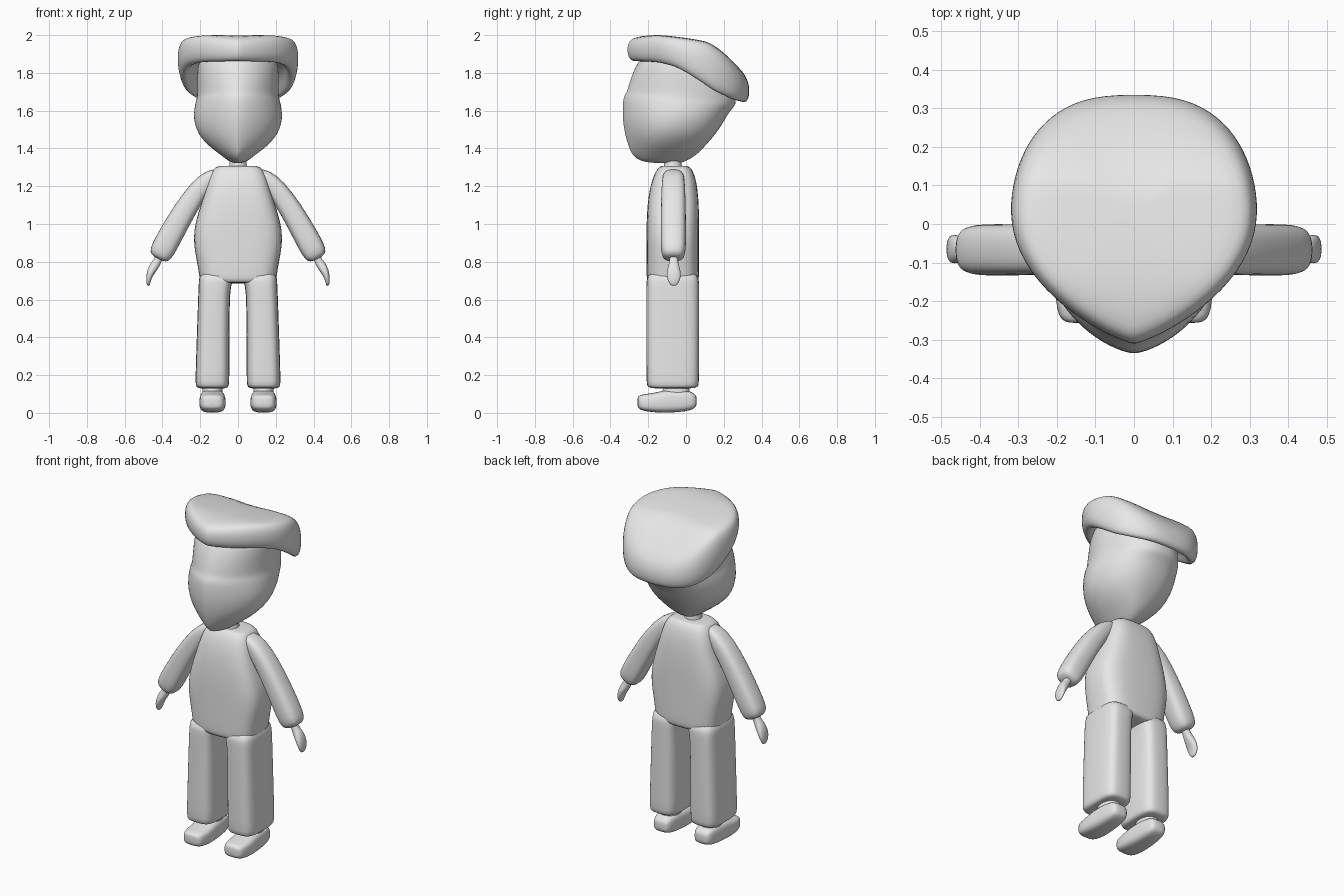
import bpy, bmesh
from math import sin, cos, pi, copysign
from mathutils import Vector

grey = bpy.data.materials.new("plain_grey")
grey.diffuse_color = (0.8, 0.8, 0.8, 1)


def loft(name, rings, mirror=False, sub=1):
    """Skin a list of closed rings, cap both ends, smooth and optionally mirror."""
    bm = bmesh.new()
    loops = [[bm.verts.new(p) for p in r] for r in rings]
    for a, b in zip(loops, loops[1:]):
        n = len(a)
        for i in range(n):
            bm.faces.new((a[i], a[(i + 1) % n], b[(i + 1) % n], b[i]))
    bm.faces.new(loops[0])
    bm.faces.new(loops[-1])
    bmesh.ops.recalc_face_normals(bm, faces=bm.faces[:])
    me = bpy.data.meshes.new(name)
    bm.to_mesh(me)
    bm.free()
    me.materials.append(grey)
    ob = bpy.data.objects.new(name, me)
    bpy.context.collection.objects.link(ob)
    for p in me.polygons:
        p.use_smooth = True
    if mirror:
        ob.modifiers.new("mirror", 'MIRROR')
    s = ob.modifiers.new("smooth", 'SUBSURF')
    s.levels = s.render_levels = sub
    return ob


def rounded(n=24, e=0.6):
    """Unit rounded-square outline."""
    f = lambda v: copysign(abs(v) ** e, v) if abs(v) > 1e-9 else 0.0
    return [(f(cos(2 * pi * i / n)), f(sin(2 * pi * i / n))) for i in range(n)]


def pointed(front, back, n=40):
    """Unit outline with a pointed front (-y) and a broad back."""
    out = []
    for i in range(n):
        t = 2 * pi * i / n
        s, y = sin(t), -cos(t)
        s = 0.0 if abs(s) < 1e-9 else s
        out.append((copysign(abs(s) ** (front if y < 0 else back), s), y))
    return out


def upright(stations, e=0.6):
    """Horizontal rings from (z, x0, x1, y0, y1)."""
    return [[((a + b) / 2 + u * (b - a) / 2, (c + d) / 2 + v * (d - c) / 2, z)
             for u, v in rounded(e=e)] for z, a, b, c, d in stations]


def tube(stations, yc, e=0.7):
    """Rings along a path in the xz plane from (x, z, half width, half depth)."""
    pts = [Vector((s[0], yc, s[1])) for s in stations]
    rings = []
    for i, (x, z, w, d) in enumerate(stations):
        t = (pts[min(i + 1, len(pts) - 1)] - pts[max(i - 1, 0)]).normalized()
        side = Vector((-t.z, 0, t.x))
        rings.append([pts[i] + side * u * w + Vector((0, v * d, 0))
                      for u, v in rounded(16, e)])
    return rings


def curve(table, y):
    """Piecewise linear lookup."""
    if y <= table[0][0]:
        return table[0][1]
    for (a, za), (b, zb) in zip(table, table[1:]):
        if y <= b:
            return za + (zb - za) * (y - a) / (b - a)
    return table[-1][1]


# head: pointed chin, brow crease that dips towards the sides
head = []
for z, w, yf, yb, p, dip in [
        (1.322, .02, -.17, -.03, 1.3, 0), (1.332, .05, -.245, .0, 1.4, 0),
        (1.365, .09, -.285, .055, 1.5, 0), (1.40, .14, -.30, .09, 1.5, 0),
        (1.45, .192, -.317, .135, 1.45, 0), (1.50, .222, -.328, .175, 1.4, 0),
        (1.56, .236, -.336, .21, 1.35, 0), (1.62, .232, -.336, .235, 1.3, .02),
        (1.675, .224, -.332, .26, 1.25, .05), (1.695, .217, -.315, .265, 1.2, .05),
        (1.72, .216, -.308, .265, 1.15, .03), (1.79, .216, -.287, .25, 1.1, 0),
        (1.87, .212, -.25, .18, 1.1, 0), (1.93, .15, -.2, .08, 1.1, 0)]:
    c, h = (yf + yb) / 2, (yb - yf) / 2
    head.append([(u * w, c + v * h, z - dip * (v + 1) / 2) for u, v in pointed(p, .85)])
loft("head", head)

# cap: flat beret sloping down at the back, recessed underneath
under = [(-.31, 1.862), (-.15, 1.855), (-.05, 1.83), (.05, 1.77),
         (.15, 1.70), (.25, 1.655), (.335, 1.635)]
over = [(-.31, 1.985), (-.22, 1.998), (-.15, 2.003), (0, 1.985), (.12, 1.965),
        (.2, 1.91), (.28, 1.83), (.335, 1.775)]
cap = []
for s, t in [(.05, .4), (.6, .38), (.76, .28), (.82, .06), (.88, 0), (.95, .05),
             (.99, .25), (1.0, .5), (.99, .72), (.95, .9), (.88, .98), (.7, 1),
             (.45, 1), (.2, 1), (.05, 1)]:
    ring = []
    for u, v in pointed(1.6, .75):
        y = .03 + s * v * (.342 if v < 0 else .307)
        lo, hi = curve(under, y), curve(over, y)
        ring.append((u * s * .321, y, lo + (hi - lo) * t))
    cap.append(ring)
loft("cap", cap)

# neck
loft("neck", upright([(1.27, -.06, .06, -.13, -.01), (1.30, -.05, .05, -.12, -.02),
                      (1.33, -.042, .042, -.112, -.028), (1.38, -.05, .05, -.12, -.02)], 1))

# torso
loft("torso", upright([(z, -w, w, a, b) for z, w, a, b in [
    (1.308, .09, -.125, .0), (1.305, .115, -.14, .02), (1.28, .14, -.16, .038),
    (1.23, .16, -.182, .055), (1.15, .182, -.20, .066), (1.05, .215, -.208, .07),
    (.97, .234, -.21, .07), (.89, .236, -.21, .07), (.80, .218, -.21, .07),
    (.73, .207, -.21, .07), (.695, .202, -.207, .067), (.685, .18, -.19, .05)]]))

# trouser legs
loft("trouser_leg", upright([
    (.76, .015, .205, -.205, .065), (.69, .03, .208, -.21, .07), (.65, .043, .21, -.21, .07),
    (.45, .045, .217, -.21, .07), (.18, .045, .226, -.21, .07), (.145, .047, .225, -.208, .068),
    (.13, .058, .214, -.195, .055), (.13, .085, .185, -.14, .0)], .55), mirror=True)

# ankles
loft("ankle", upright([(.08, .08, .19, -.13, .025), (.11, .08, .19, -.125, .02),
                       (.17, .085, .185, -.12, .015)], .9), mirror=True)

# shoes, lofted from toe to heel
shoe = []
for y, w, z0, z1 in [(-.257, .03, .035, .08), (-.25, .055, .02, .093), (-.22, .066, .008, .10),
                     (-.16, .071, .002, .107), (-.11, .069, .0, .122), (-.03, .064, .004, .122),
                     (.02, .058, .012, .117), (.048, .048, .025, .10), (.057, .03, .04, .085)]:
    shoe.append([(.135 + u * w, y, (z0 + z1) / 2 + v * (z1 - z0) / 2)
                 for u, v in rounded(20, .6)])
loft("shoe", shoe, mirror=True)

# sleeves
loft("sleeve", tube([
    (.09, 1.255, .04, .05), (.14, 1.248, .046, .058), (.20, 1.195, .054, .064),
    (.285, 1.07, .061, .067), (.36, .935, .066, .068), (.40, .86, .066, .067),
    (.417, .828, .057, .058), (.424, .815, .03, .035)], -.067), mirror=True)

# mitten hands
loft("hand", tube([
    (.41, .84, .022, .026), (.425, .805, .02, .022), (.442, .78, .026, .028),
    (.46, .75, .022, .038), (.472, .715, .015, .038), (.475, .688, .011, .026),
    (.474, .672, .006, .012)], -.065, .85), mirror=True)
